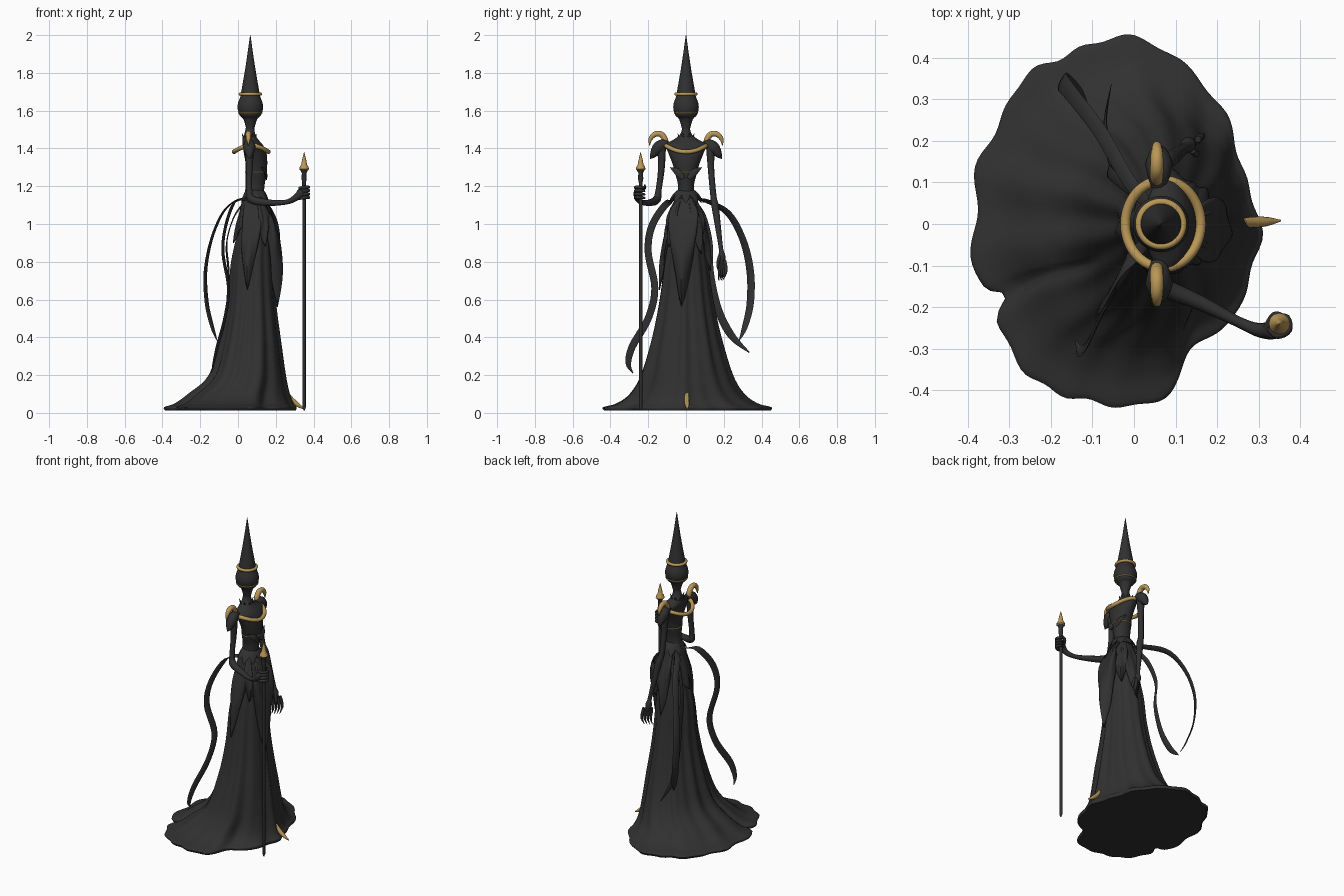
import bpy
import bmesh
from math import sin, cos, pi, exp, tau
from mathutils import Vector

if "Cube" in bpy.data.objects:
    bpy.data.objects.remove(bpy.data.objects["Cube"], do_unlink=True)


def material(name, color):
    m = bpy.data.materials.new(name)
    m.use_nodes = True
    m.diffuse_color = color
    m.node_tree.nodes["Principled BSDF"].inputs["Base Color"].default_value = color
    return m


BLACK = material("charcoal black", (0.03, 0.03, 0.03, 1))
GOLD = material("antique gold", (0.49, 0.31, 0.095, 1))


def smooth_path(pts, n):
    """Points of any dimension, rounded into a flowing path."""
    p = [Vector(q) for q in pts]
    p = [p[0]] + p + [p[-1]]
    out = []
    for a, b, c, d in zip(p, p[1:], p[2:], p[3:]):
        for i in range(n):
            t = i / n
            out.append(b + (c - a) * (t / 2) + (a * 2 - b * 5 + c * 4 - d) * (t * t / 2)
                       + (b * 3 - a - c * 3 + d) * (t ** 3 / 2))
    return out + [p[-1]]


def skin(name, rings, mat, closed=True, caps=True):
    """Join rows of points into one surface."""
    bm = bmesh.new()
    rows = [[bm.verts.new(p) for p in ring] for ring in rings]
    for a, b in zip(rows, rows[1:]):
        n = len(a)
        for i in range(n if closed else n - 1):
            j = (i + 1) % n
            bm.faces.new((a[i], a[j], b[j], b[i]))
    if caps:
        bm.faces.new(rows[0])
        bm.faces.new(rows[-1])
    bmesh.ops.recalc_face_normals(bm, faces=bm.faces)
    me = bpy.data.meshes.new(name)
    bm.to_mesh(me)
    bm.free()
    me.materials.append(mat)
    ob = bpy.data.objects.new(name, me)
    bpy.context.collection.objects.link(ob)
    bpy.ops.object.select_all(action="DESELECT")
    ob.select_set(True)
    bpy.context.view_layer.objects.active = ob
    bpy.ops.object.shade_smooth_by_angle(angle=0.8)
    return ob


def tube(name, pts, mat=BLACK, flat=1, ref=(0.3, 0.2, 0.9), sides=10, n=6):
    """Path of (x, y, z, radius); ref is the wide direction, flat thins the other."""
    path = smooth_path(pts, n)
    pos = [Vector(p[:3]) for p in path]
    rings = []
    for i, p in enumerate(path):
        t = (pos[min(i + 1, len(pos) - 1)] - pos[max(i - 1, 0)]).normalized()
        a = Vector(ref)
        a = (a - t * a.dot(t)).normalized()
        b = t.cross(a)
        r = max(p[3], 0.001)
        rings.append([pos[i] + a * (r * cos(tau * k / sides)) + b * (r * flat * sin(tau * k / sides))
                      for k in range(sides)])
    return skin(name, rings, mat)


def section(row, th, grow=0.0, scale=1.0):
    """Point on an oval section given as (z, front x, back x, half width)."""
    z, f, b, w = row
    return Vector(((f + b) / 2 + ((f - b) / 2 * scale + grow) * cos(th), (w * scale + grow) * sin(th), z))


def loft(name, rows, mat=BLACK, sides=32, n=5):
    return skin(name, [[section(r, tau * k / sides) for k in range(sides)]
                       for r in smooth_path(rows, n)], mat)


def ring(name, centre, rx, ry, r, lift=0.0):
    """Closed oval hoop, raised at its sides by lift."""
    rings = []
    for i in range(49):
        a = tau * i / 48
        c = Vector(centre) + Vector((rx * cos(a), ry * sin(a), lift * sin(a) ** 2))
        out = Vector((cos(a), sin(a), 0))
        rings.append([c + out * (r * cos(tau * k / 10)) + Vector((0, 0, r * sin(tau * k / 10)))
                      for k in range(10)])
    return skin(name, rings, GOLD, caps=False)


# Gown with folds and a notched train
GOWN = [(1.16, .13, .03, .045), (1.08, .155, .025, .06), (1.0, .17, .01, .08), (.8, .183, -.035, .113),
        (.6, .195, -.05, .14), (.4, .218, -.085, .18), (.2, .245, -.15, .24), (.1, .265, -.26, .30),
        (.05, .285, -.33, .37), (.03, .30, -.385, .44), (.012, .295, -.38, .435)]


def dip(th, mid, width):
    d = (th - mid + pi) % tau - pi
    return exp(-(d / width) ** 2)


def fold(th, z):
    low = max(0, 1.1 - z)
    f = cos(9 * th + 1.6 * sin(2 * th + .5)) + 0.6 * cos(17 * th + 1 + sin(3 * th))
    hem = max(0, .35 - z) / .35
    return (1 + (.013 + .028 * low) * (1 - .55 * hem) * f
            - hem * (.13 * dip(th, -2.68, .06) + .13 * dip(th, -.85, .3) + .08 * dip(th, .45, .25)))


gown_rows = smooth_path(GOWN, 5)
skin("gown", [[section(r, tau * k / 144, 0, fold(tau * k / 144, r[0])) for k in range(144)]
              for r in gown_rows], BLACK)


def gown_at(z):
    for a, b in zip(gown_rows, gown_rows[1:]):
        if a[0] >= z >= b[0]:
            return a.lerp(b, (a[0] - z) / (a[0] - b[0] + 1e-9))
    return gown_rows[0]


# Draped overskirt panels: direction, half spread, lowest point, flare
for name, mid, spread, hem, flare in (
        ("front_drape", -.15, .75, .56, .045), ("right_drape", -1.75, .6, .65, .02),
        ("left_drape", 1.45, .6, .75, .02), ("front_left_drape", .75, .5, .84, .025),
        ("back_drape", 3.1, .9, .9, .01), ("front_right_drape", -.95, .45, .88, .025)):
    rows = []
    for i in range(19):
        t = i / 18
        row = []
        for j in range(17):
            s = j / 8 - 1
            low = hem + (1.0 - hem) * abs(s) ** 1.1
            z = 1.14 + (low - 1.14) * t
            grow = .007 + flare * sin(pi * t ** 1.3) + .006 * cos(s * 9) * t
            row.append(section(gown_at(z), mid + s * spread, grow))
        rows.append(row)
    drape = skin(name, rows, BLACK, closed=False, caps=False)
    drape.modifiers.new("cloth", "SOLIDIFY").thickness = .005

# Torso, neck, head and tall hat
loft("bodice", [(1.12, .135, .03, .045), (1.2, .14, .04, .042), (1.26, .15, .04, .055), (1.32, .155, .04, .072),
                (1.38, .15, .03, .095), (1.42, .13, .025, .11), (1.45, .105, .025, .06),
                (1.48, .09, .035, .028), (1.53, .085, .045, .018)])
HX = .065
loft("head", [(z, HX + r, HX - r, r) for r, z in (
    (.018, 1.47), (.023, 1.51), (.037, 1.555), (.056, 1.575), (.067, 1.61), (.065, 1.64), (.054, 1.67), (.048, 1.69))])
loft("pointed_hat", [(z, HX + r, HX - r, r) for r, z in ((.05, 1.685), (.047, 1.705), (.024, 1.84), (.001, 2.0))])
ring("hat_ring", (HX, 0, 1.688), .053, .053, .009)
ring("head_band", (HX, 0, 1.588), .061, .061, .004)
ring("collar_ring", (.07, 0, 1.382), .091, .105, .012, .032)
ring("bodice_trim", (.095, 0, 1.275), .055, .058, .003)

# Pointed leaves at the neck and waist
for k in range(8):
    a = tau * (k + .5) / 8
    c, s = cos(a), sin(a)
    tube("neck_leaf", [(.06 + .03 * c, .035 * s, 1.43, .014), (.06 + .033 * c, .038 * s, 1.455, .012),
                       (.06 + .042 * c, .048 * s, 1.48, .001)], flat=.3, ref=(-s, c, 0), sides=8, n=4)
for k in range(9):
    a = tau * k / 9
    c, s = cos(a), sin(a)
    tube("waist_leaf", [(.085 + .04 * c, .035 * s, 1.18, .016), (.09 + .05 * c, .055 * s, 1.165, .022),
                        (.09 + .062 * c, .075 * s, 1.14, .02), (.09 + .078 * c, .095 * s, 1.11, .001)],
         flat=.25, ref=(-s, c, 0), sides=8, n=4)

for name, m in (("left", 1), ("right", -1)):
    tube(name + "_bust_leaf", [(.15, m * .015, 1.24, .012), (.145, m * .045, 1.275, .018),
                               (.125, m * .085, 1.30, .001)], flat=.4, ref=(0, m, -1), sides=8)
    # Shoulder horn and hanging shoulder cap
    tube(name + "_shoulder_horn", [(.055, m * .106, 1.405, .014), (.055, m * .11, 1.445, .016),
                                   (.055, m * .132, 1.475, .016), (.055, m * .165, 1.475, .015),
                                   (.055, m * .188, 1.45, .011), (.055, m * .193, 1.415, .002)], GOLD, ref=(1, 0, 0))
    tube(name + "_shoulder", [(.06, m * .09, 1.415, .02), (.06, m * .125, 1.42, .029), (.06, m * .15, 1.40, .032),
                              (.06, m * .175, 1.365, .018), (.06, m * .19, 1.345, .001)], ref=(1, 0, 0))

# Right arm reaching forward to the staff
SX, SY = .35, -.24
tube("right_arm", [(.06, -.13, 1.42, .026), (.06, -.13, 1.3, .018), (.06, -.145, 1.18, .016), (.075, -.155, 1.13, .022),
                   (.16, -.19, 1.113, .018), (.25, -.235, 1.115, .013), (.30, -.255, 1.135, .017),
                   (.335, -.255, 1.165, .023), (.345, -.255, 1.185, .01)])
for k in range(4):
    z = 1.135 + k * .018
    tube("staff_finger", [(SX - .025, SY - .012, z, .008), (SX - .005, SY - .028, z + .004, .009),
                          (SX + .022, SY - .014, z + .006, .009), (SX + .018, SY + .016, z + .004, .007),
                          (SX - .008, SY + .02, z, .003)], sides=8, n=4)
tube("staff_thumb", [(SX - .03, SY - .01, 1.17, .01), (SX - .012, SY + .02, 1.19, .009),
                     (SX + .01, SY + .022, 1.21, .002)], sides=8)

# Left arm hanging with long claws
tube("left_arm", [(.06, .13, 1.42, .026), (.06, .132, 1.3, .018), (.07, .145, 1.15, .017), (.085, .155, 1.09, .02),
                  (.105, .17, .98, .016), (.125, .185, .87, .012), (.13, .19, .83, .019), (.135, .192, .79, .012)])
for k in range(4):
    x, y = .115 + k * .013, .18 + k * .008
    tube("claw", [(x, y, .81, .008), (x + .006, y + .003 * (k - 1), .775, .009), (x + .01, y + .003 * (k - 1), .74, .007),
                  (x + .002, y - .01, .70, .001)], sides=8, n=4)
tube("thumb_claw", [(.14, .178, .83, .009), (.15, .168, .79, .008), (.15, .168, .755, .001)], sides=8)

# Staff with gold spearhead
loft("staff", [(z, SX + r, SX - r, r) for r, z in (
    (.003, .012), (.009, .03), (.009, 1.1), (.01, 1.22), (.014, 1.24), (.012, 1.27), (.02, 1.285))], sides=12, n=1)
loft("spearhead", [(z, SX + r, SX - r, r) for r, z in (
    (.014, 1.28), (.026, 1.29), (.023, 1.302), (.015, 1.315), (.012, 1.335), (.001, 1.38))], GOLD, sides=12, n=1)
for name in ("staff", "spearhead"):
    bpy.data.objects[name].location.y = SY

# Pointed shoe
tube("shoe", [(.262, .003, .10, .011), (.285, .004, .07, .013), (.32, .006, .04, .011),
              (.353, .008, .02, .002)], GOLD, ref=(0, 1, 0))

# Trailing sash ribbons
tube("long_sash", [(.05, .03, 1.13, .012), (-.01, .10, 1.125, .018), (-.08, .22, 1.06, .02), (-.14, .30, .92, .02),
                   (-.172, .34, .75, .022), (-.165, .34, .58, .022), (-.135, .31, .45, .018),
                   (-.11, .28, .38, .002)], flat=.2, ref=(.5, 1, .3), sides=8)
tube("short_sash", [(.04, .04, 1.12, .012), (-.02, .09, 1.04, .016), (-.06, .125, .9, .016), (-.05, .13, .74, .018),
                    (-.06, .17, .55, .02), (-.07, .24, .41, .02), (-.055, .335, .32, .003)],
     flat=.2, ref=(.2, 1, .8), sides=8)
tube("right_sash", [(.04, -.03, 1.13, .012), (-.02, -.10, 1.11, .018), (-.065, -.18, .99, .02), (-.08, -.2, .85, .02),
                    (-.05, -.165, .66, .02), (-.07, -.2, .5, .02), (-.11, -.285, .35, .02),
                    (-.13, -.305, .26, .015), (-.14, -.28, .21, .002)], flat=.2, ref=(.4, 1, .2), sides=8)
